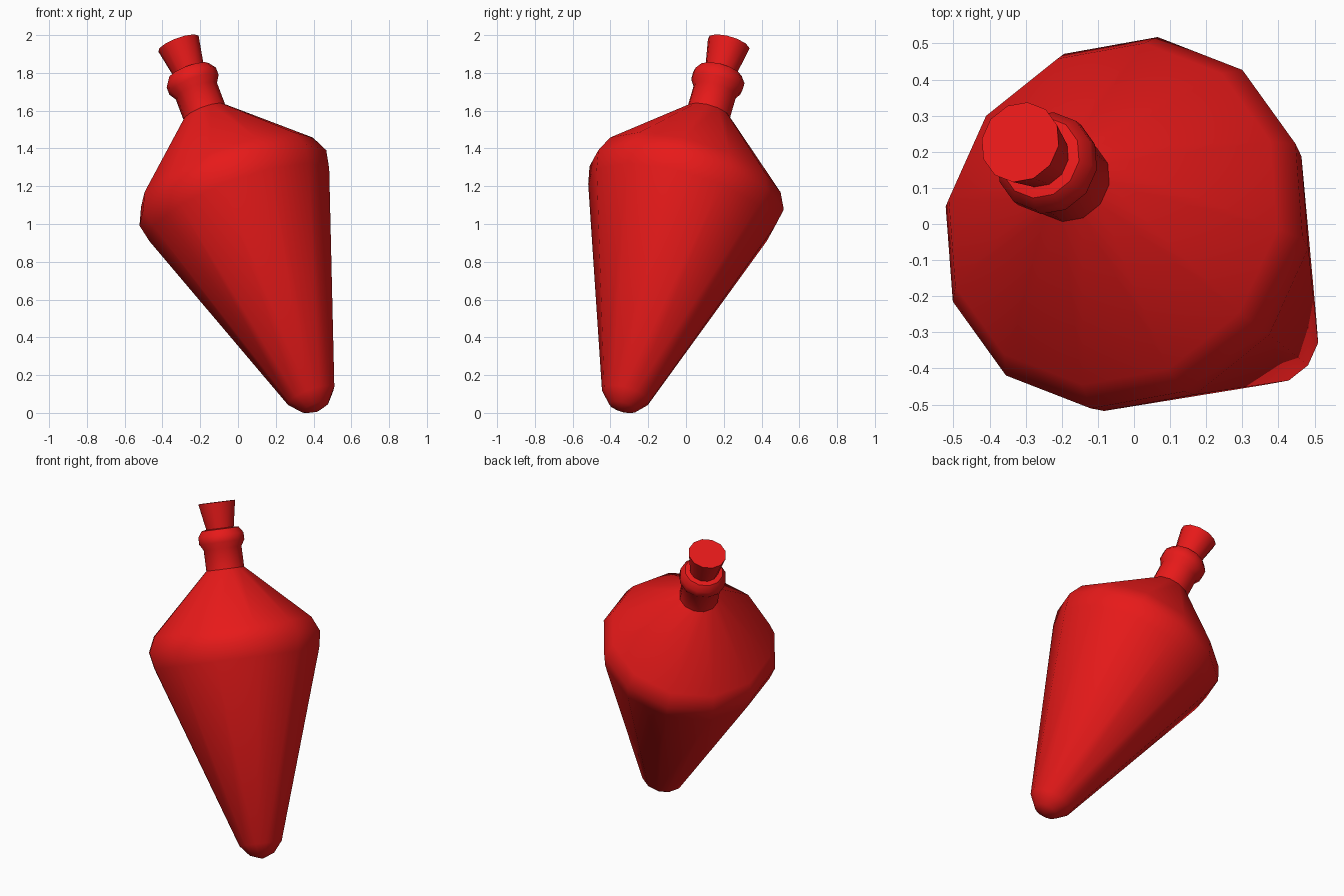
import bpy, bmesh, math
from mathutils import Vector, Matrix

if "Cube" in bpy.data.objects:
    bpy.data.objects.remove(bpy.data.objects["Cube"])

SIDES = 12
# Tilted axis shared by every part: x, y, z columns of its frame
origin = Vector((0.388, -0.318, 0.09))
axis = Vector((-0.377, 0.292, 1.0)).normalized()
across = Vector((-axis.x, -axis.y, 0)).cross(Vector((0, 0, 1))).normalized()
side = axis.cross(across)
frame = Matrix.Translation(origin) @ Matrix((across, side, axis)).transposed().to_4x4()

red = bpy.data.materials.new("red")
red.diffuse_color = (0.8, 0.01, 0.01, 1)
red.use_nodes = True
red.node_tree.nodes["Principled BSDF"].inputs["Base Color"].default_value = red.diffuse_color


def lathe(name, profile):
    """Revolve (radius, height) points; radius 0 gives a pole, open ends get a flat cap."""
    bm = bmesh.new()
    rings = []
    for r, h in profile:
        n = SIDES if r > 0 else 1
        rings.append([bm.verts.new((r * math.cos(math.tau * i / SIDES),
                                    r * math.sin(math.tau * i / SIDES), h)) for i in range(n)])
    for a, b in zip(rings, rings[1:]):
        for i in range(SIDES):
            j = (i + 1) % SIDES
            if len(a) == 1:
                bm.faces.new((a[0], b[j], b[i]))
            else:
                bm.faces.new((a[i], a[j], b[j], b[i]))
    if len(rings[0]) > 1:
        bm.faces.new(rings[0][::-1])
    bm.faces.new(rings[-1])
    bm.transform(frame)
    bmesh.ops.recalc_face_normals(bm, faces=bm.faces)
    mesh = bpy.data.meshes.new(name)
    bm.to_mesh(mesh)
    bm.free()
    mesh.materials.append(red)
    obj = bpy.data.objects.new(name, mesh)
    bpy.context.collection.objects.link(obj)
    bpy.ops.object.select_all(action='DESELECT')
    obj.select_set(True)
    bpy.context.view_layer.objects.active = obj
    bpy.ops.object.shade_smooth_by_angle(angle=math.radians(44))
    return obj


# Cone-shaped flask with rounded tip and shoulder, neck and rolled lip
lathe("flask", [(0, -0.093), (0.075, -0.066), (0.132, 0.0), (0.515, 1.12),
                (0.535, 1.22), (0.492, 1.312), (0.118, 1.662), (0.118, 1.787),
                (0.141, 1.825), (0.141, 1.867), (0.116, 1.903), (0.085, 1.908)])

# Tapered plug in the neck
lathe("stopper", [(0.075, 1.85), (0.115, 2.066)])
